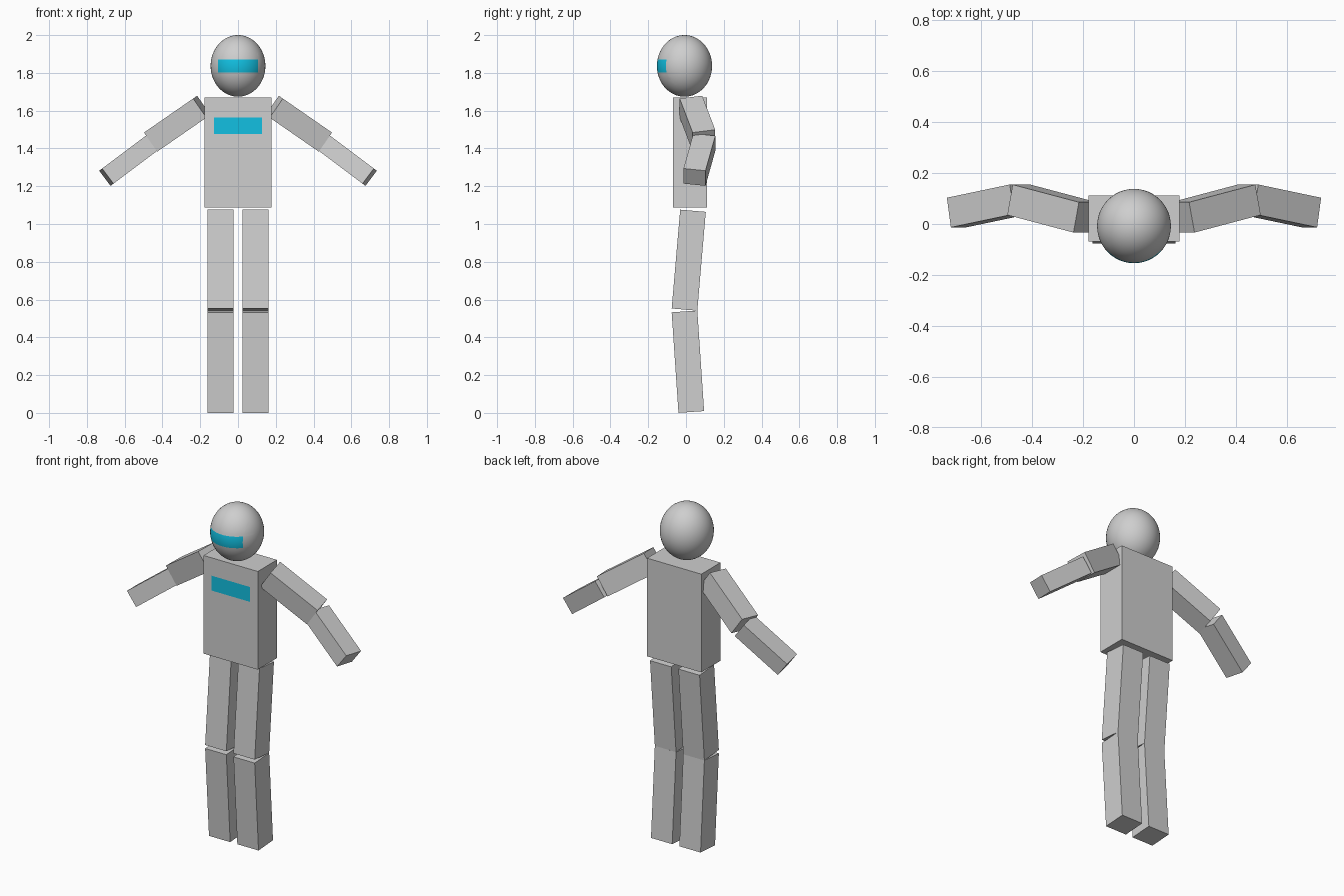
import bpy, bmesh
from mathutils import Vector, Matrix

cube = bpy.data.objects.get("Cube")
if cube:
    bpy.data.objects.remove(cube, do_unlink=True)


def material(name, rgb):
    m = bpy.data.materials.new(name)
    m.use_nodes = True
    m.diffuse_color = (*rgb, 1)
    node = next(n for n in m.node_tree.nodes if n.type == 'BSDF_PRINCIPLED')
    node.inputs["Base Color"].default_value = (*rgb, 1)
    return m


GREY = material("light grey", (0.62, 0.62, 0.62))
CYAN = material("cyan", (0.006, 0.53, 0.76))


def finish(name, bm, materials, smooth=False):
    mesh = bpy.data.meshes.new(name)
    bm.to_mesh(mesh)
    bm.free()
    for m in materials:
        mesh.materials.append(m)
    if smooth:
        mesh.polygons.foreach_set("use_smooth", [True] * len(mesh.polygons))
    obj = bpy.data.objects.new(name, mesh)
    bpy.context.collection.objects.link(obj)
    return obj


def paint_front_panel(bm, half_width, z_low, z_high):
    """Cut a rectangle into the front surface and colour the faces inside it."""
    front = lambda f: f.normal.y < -0.3
    for axis, value in ((0, -half_width), (0, half_width), (2, z_low), (2, z_high)):
        point, normal = Vector(), Vector()
        point[axis], normal[axis] = value, 1
        bm.normal_update()
        faces = [f for f in bm.faces if front(f)]
        edges = {e for f in faces for e in f.edges}
        verts = {v for f in faces for v in f.verts}
        bmesh.ops.bisect_plane(bm, geom=[*verts, *edges, *faces], dist=1e-5,
                               plane_co=point, plane_no=normal)
    bm.normal_update()
    for f in bm.faces:
        c = f.calc_center_median()
        if front(f) and abs(c.x) < half_width and z_low < c.z < z_high:
            f.material_index = 1


def limb(name, start, end, height, depth):
    """Box running from start to end, its height square to the y axis."""
    start, end = Vector(start), Vector(end)
    along = end - start
    d = along.normalized()
    v = d.cross(Vector((0, 1, 0))).normalized()
    u = v.cross(d)
    frame = Matrix((d * along.length, u * depth, v * height)).transposed().to_4x4()
    frame.translation = (start + end) / 2
    bm = bmesh.new()
    bmesh.ops.create_cube(bm, size=1, matrix=frame)
    bmesh.ops.recalc_face_normals(bm, faces=bm.faces)
    finish(name, bm, [GREY])


# Head with visor
bm = bmesh.new()
bmesh.ops.create_uvsphere(
    bm, u_segments=48, v_segments=32, radius=1,
    matrix=Matrix.Translation((0, -0.008, 1.837)) @ Matrix.Diagonal((0.145, 0.146, 0.163, 1)))
paint_front_panel(bm, 0.106, 1.803, 1.871)
finish("head", bm, [GREY, CYAN], smooth=True)

# Torso with chest panel
bm = bmesh.new()
bmesh.ops.create_cube(
    bm, size=1,
    matrix=Matrix.Translation((0, 0.021, 1.379)) @ Matrix.Diagonal((0.356, 0.18, 0.582, 1)))
paint_front_panel(bm, 0.127, 1.476, 1.564)
finish("torso", bm, [GREY, CYAN])

# Arms and legs on both sides
for side, s in (("left", 1), ("right", -1)):
    limb(side + "_upper_arm", (s * 0.192, 0.026, 1.621), (s * 0.452, 0.095, 1.441), 0.123, 0.122)
    limb(side + "_forearm", (s * 0.45, 0.097, 1.433), (s * 0.697, 0.045, 1.248), 0.1, 0.118)
    limb(side + "_thigh", (s * 0.093, 0.037, 1.07), (s * 0.093, -0.008, 0.547), 0.139, 0.136)
    limb(side + "_shin", (s * 0.093, -0.008, 0.537), (s * 0.093, 0.028, 0.005), 0.139, 0.136)
